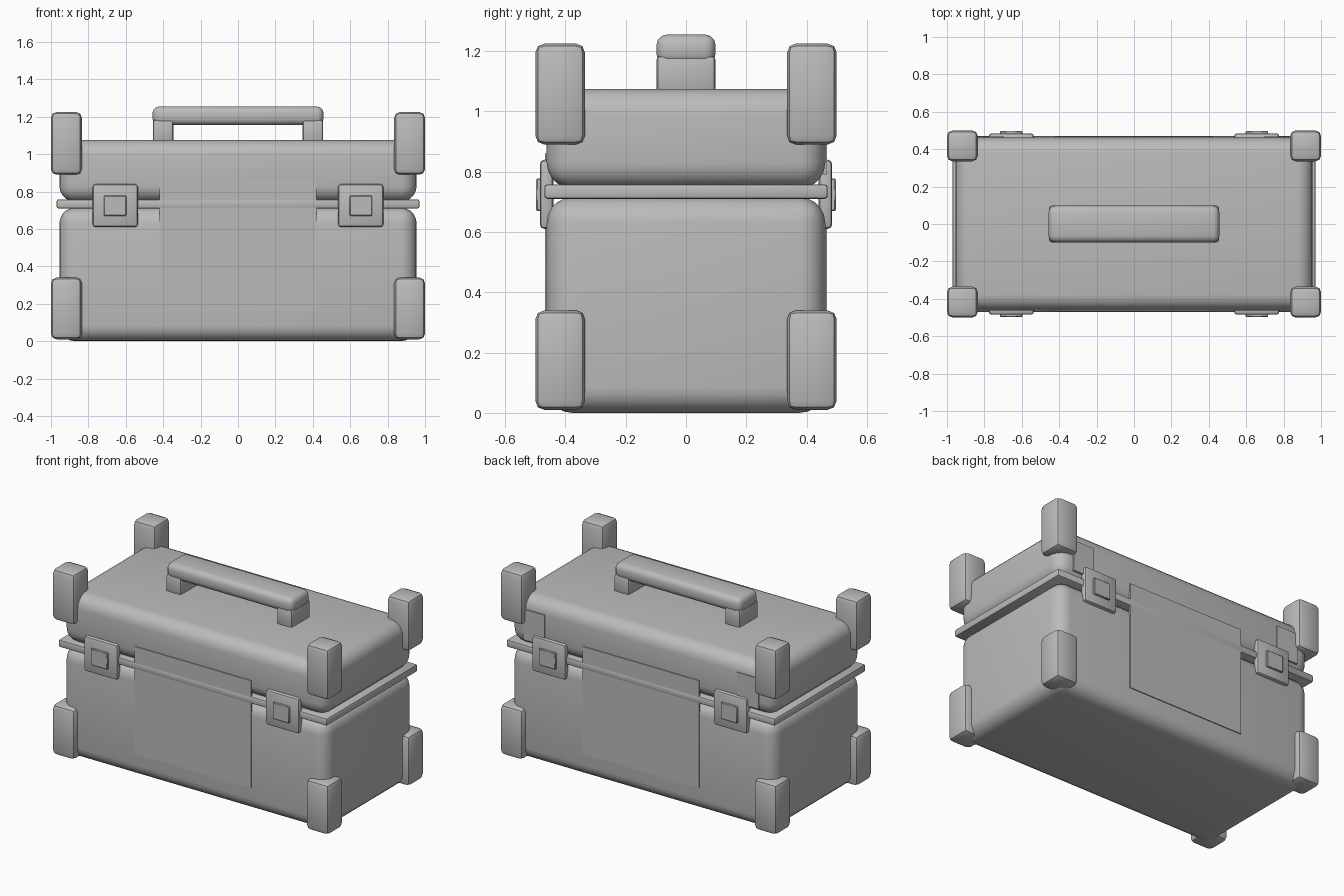
import bpy
import math

# Remove the default cube only
cube = bpy.data.objects.get("Cube")
if cube:
    bpy.data.objects.remove(cube, do_unlink=True)

grey = bpy.data.materials.new("plain_grey")
grey.use_nodes = True
GREY = (0.5, 0.5, 0.5, 1)
grey.diffuse_color = GREY
grey.node_tree.nodes["Principled BSDF"].inputs["Base Color"].default_value = GREY


def box(name, x, y, z, bevel=0.0, segments=3):
    """Rounded box spanning the (low, high) range on each axis."""
    spans = (x, y, z)
    bpy.ops.mesh.primitive_cube_add(size=1, location=[(a + b) / 2 for a, b in spans])
    obj = bpy.context.object
    obj.name = name
    obj.scale = [b - a for a, b in spans]
    bpy.ops.object.transform_apply(location=False, rotation=False, scale=True)
    obj.data.materials.append(grey)
    if bevel:
        mod = obj.modifiers.new("rounding", "BEVEL")
        mod.width = bevel
        mod.segments = segments
        bpy.ops.object.modifier_apply(modifier=mod.name)
        bpy.ops.object.shade_smooth_by_angle(angle=math.radians(40))
    return obj


def span(sign, near, far):
    """Range from near to far on the given side of an axis."""
    return tuple(sorted((sign * near, sign * far)))


SIDES = ((1, "left"), (-1, "right"))
ENDS = ((-1, "front"), (1, "back"))

# Case body, lid and the rim between them
box("case_body", (-0.955, 0.955), (-0.462, 0.462), (0, 0.715), 0.085, 5)
box("case_lid", (-0.955, 0.955), (-0.462, 0.462), (0.745, 1.075), 0.085, 5)
box("rim", (-0.97, 0.97), (-0.47, 0.47), (0.71, 0.758), 0.01, 2)

# Carrying handle
box("handle_grip", (-0.457, 0.457), (-0.098, 0.098), (1.155, 1.255), 0.035, 3)
for sx, side in SIDES:
    box(f"handle_post_{side}", span(sx, 0.345, 0.455), (-0.098, 0.098), (1.06, 1.185), 0.015, 2)

for sy, end in ENDS:
    # Large flat panel
    box(f"panel_{end}", (-0.42, 0.42), span(sy, 0.455, 0.468), (0.16, 0.86))
    for sx, side in SIDES:
        tag = f"{end}_{side}"
        # Corner guards
        for level, z in (("lower", (0.01, 0.34)), ("upper", (0.89, 1.225))):
            box(f"corner_guard_{level}_{tag}", span(sx, 0.835, 1), span(sy, 0.335, 0.5), z, 0.03, 2)
        # Latch with raised button
        box(f"latch_{tag}", span(sx, 0.535, 0.777), span(sy, 0.44, 0.485), (0.61, 0.84), 0.016, 2)
        box(f"latch_button_{tag}", span(sx, 0.597, 0.717), span(sy, 0.47, 0.497), (0.67, 0.778), 0.004, 1)

# Hinge plates on the back of the lid
for sx, side in SIDES:
    box(f"hinge_plate_{side}", span(sx, 0.695, 0.85), (0.455, 0.468), (0.79, 0.99))
